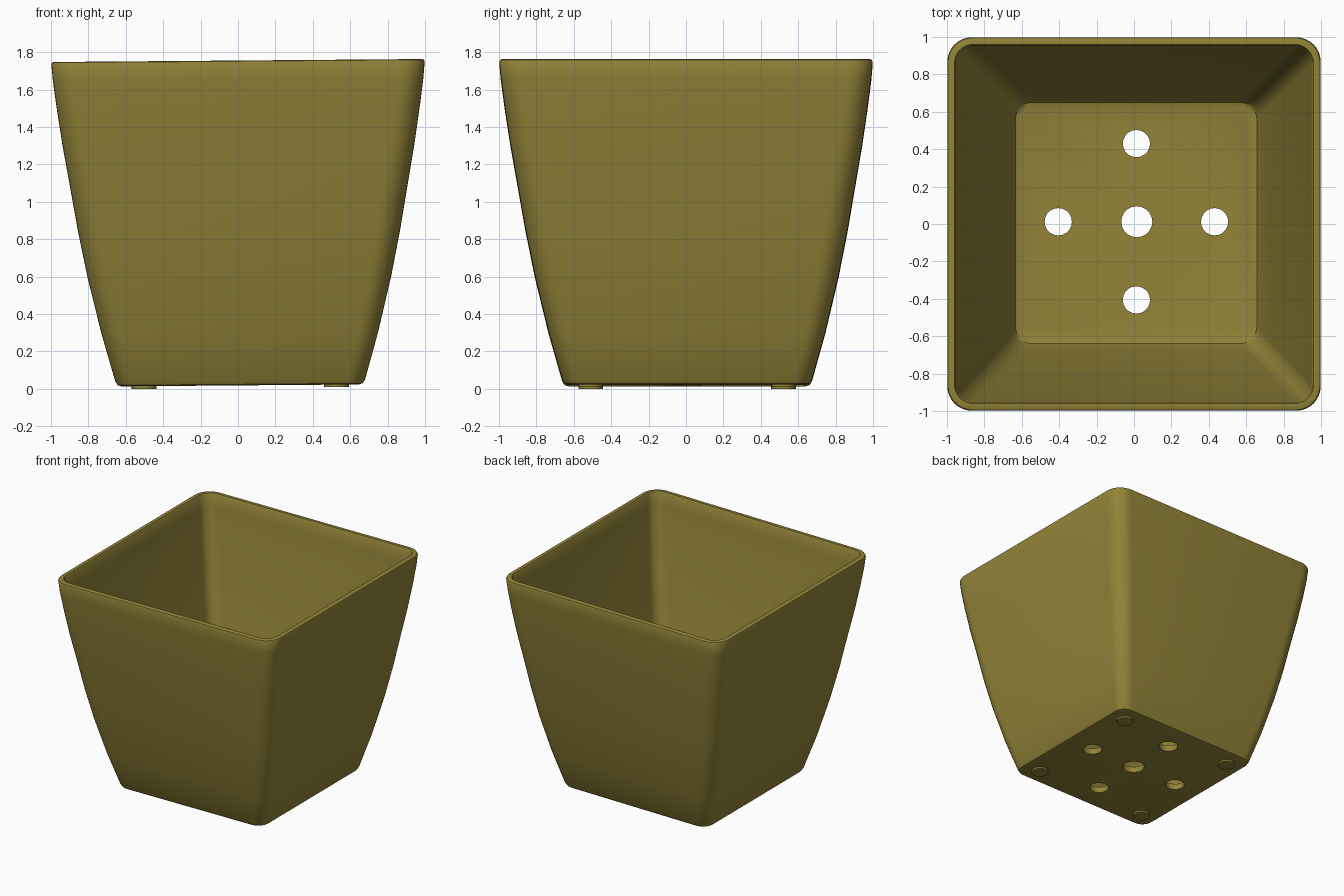
import bpy
import bmesh
from math import cos, sin, pi, radians
from mathutils import Matrix, Vector

cube = bpy.data.objects.get("Cube")
if cube:
    bpy.data.objects.remove(cube, do_unlink=True)

olive = bpy.data.materials.new("olive_plastic")
olive.use_nodes = True
colour = (0.29, 0.23, 0.04, 1)
olive.diffuse_color = colour
olive.node_tree.nodes["Principled BSDF"].inputs["Base Color"].default_value = colour

CORNER_STEPS = 8
LEAN = 0.008      # the pot stands very slightly higher on its left


def make_object(name, bm):
    bmesh.ops.recalc_face_normals(bm, faces=bm.faces)
    mesh = bpy.data.meshes.new(name)
    bm.to_mesh(mesh)
    bm.free()
    mesh.materials.append(olive)
    obj = bpy.data.objects.new(name, mesh)
    bpy.context.collection.objects.link(obj)
    return obj


def select_only(obj):
    bpy.ops.object.select_all(action='DESELECT')
    obj.select_set(True)
    bpy.context.view_layer.objects.active = obj


def rounded_ring(bm, half, z, radius):
    """Loop of vertices round a square with rounded corners."""
    shift = 0.012 * (1 - z / 1.75)
    ring = []
    for corner in range(4):
        middle = pi / 4 + corner * pi / 2
        cx = (half - radius) * (1 if cos(middle) > 0 else -1)
        cy = (half - radius) * (1 if sin(middle) > 0 else -1)
        for i in range(CORNER_STEPS + 1):
            a = corner * pi / 2 + i / CORNER_STEPS * pi / 2
            x = cx + radius * cos(a) + shift
            y = cy + radius * sin(a) + shift / 2
            ring.append(bm.verts.new((x, y, z + LEAN * x)))
    return ring


def cylinders(places, bottom, top):
    bm = bmesh.new()
    for x, y, r in places:
        place = Matrix.Translation(Vector((x, y, (bottom + top) / 2 + LEAN * x)))
        bmesh.ops.create_cone(bm, cap_ends=True, segments=20, radius1=r,
                              radius2=r, depth=top - bottom, matrix=place)
    return bm


# Pot wall: half width, height and corner radius, up the outside, down the inside
profile = [(0.635, 0.018, 0.08), (0.655, 0.024, 0.09), (0.668, 0.045, 0.1),
           (0.74, 0.3, 0.11), (0.812, 0.6, 0.12), (0.862, 0.85, 0.125),
           (0.905, 1.1, 0.13), (0.94, 1.3, 0.13), (0.97, 1.5, 0.13),
           (0.99, 1.65, 0.13), (0.998, 1.74, 0.13), (0.994, 1.751, 0.13),
           (0.985, 1.755, 0.125), (0.96, 1.755, 0.1), (0.953, 1.745, 0.09),
           (0.945, 1.65, 0.09), (0.925, 1.5, 0.09), (0.862, 1.1, 0.09),
           (0.77, 0.6, 0.09), (0.705, 0.3, 0.09), (0.656, 0.1, 0.09),
           (0.645, 0.075, 0.09), (0.625, 0.067, 0.08)]
bm = bmesh.new()
rings = [rounded_ring(bm, *p) for p in profile]
for lower, upper in zip(rings, rings[1:]):
    n = len(lower)
    for i in range(n):
        j = (i + 1) % n
        bm.faces.new((lower[i], lower[j], upper[j], upper[i]))
bm.faces.new(rings[0])
bm.faces.new(rings[-1])
pot = make_object("pot", bm)

# Drainage holes: one in the middle and four around it
holes = [(0.015, 0.012, 0.083)]
for k in range(4):
    a = k * pi / 2
    holes.append((0.013 + 0.418 * cos(a), 0.012 + 0.418 * sin(a), 0.073))
cutter = make_object("hole_cutter", cylinders(holes, -0.2, 0.3))
cutter.hide_render = True
cut = pot.modifiers.new("drainage_holes", 'BOOLEAN')
cut.operation = 'DIFFERENCE'
cut.solver = 'EXACT'
cut.object = cutter
select_only(pot)
bpy.ops.object.modifier_apply(modifier=cut.name)
bpy.data.objects.remove(cutter, do_unlink=True)

# Low round feet near the corners
feet = [(0.012 + sx * 0.515, 0.006 + sy * 0.515, 0.066)
        for sx in (-1, 1) for sy in (-1, 1)]
foot_obj = make_object("feet", cylinders(feet, 0.004, 0.03))

for obj in (pot, foot_obj):
    select_only(obj)
    bpy.ops.object.shade_smooth_by_angle(angle=radians(40))
